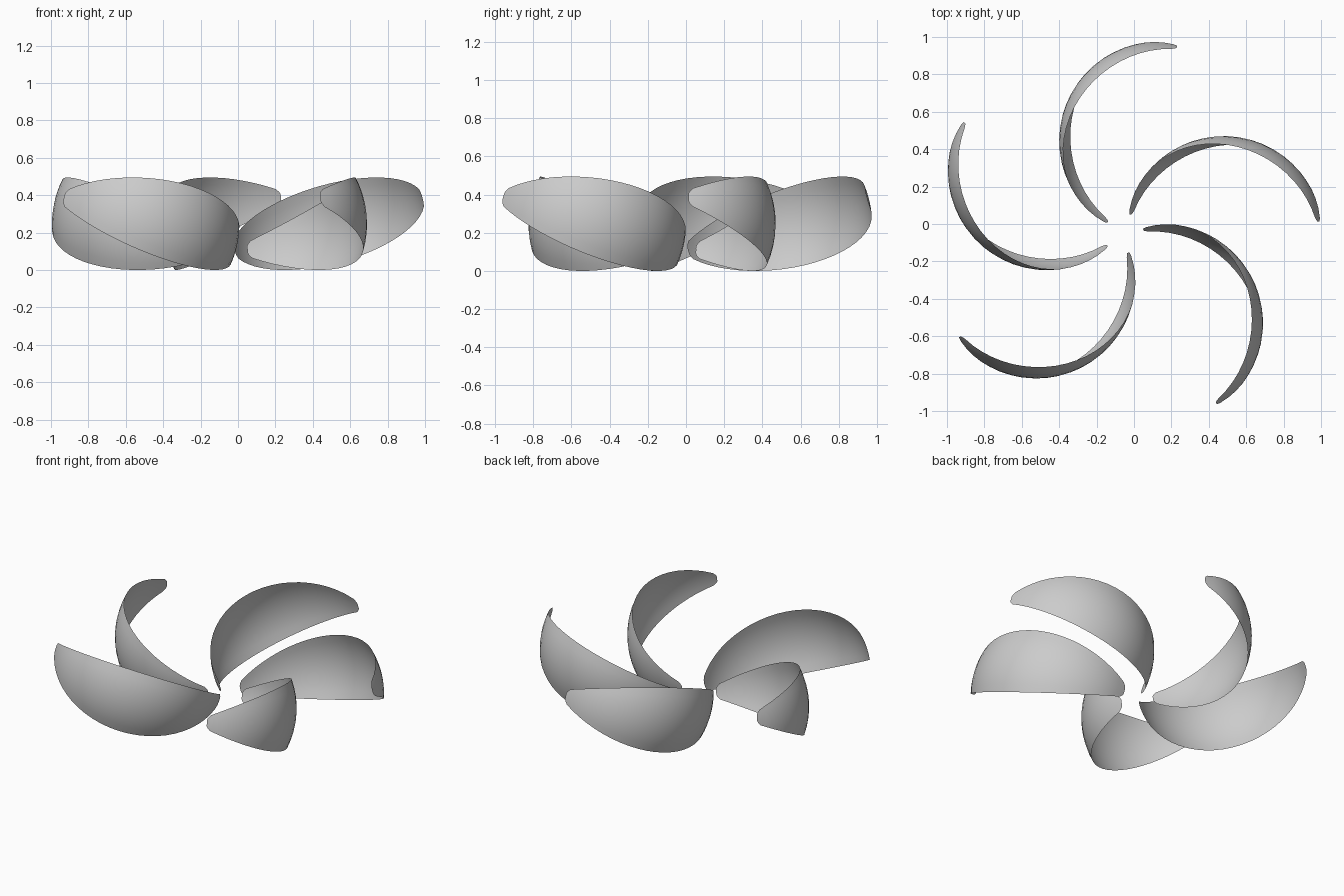
import bpy
import bmesh
from math import sin, cos, pi, radians
from mathutils import Matrix, Vector

cube = bpy.data.objects.get("Cube")
if cube:
    bpy.data.objects.remove(cube, do_unlink=True)

RADIUS = 0.53                # sphere each petal is cut from
MID_Z = 0.2475
HALF_WIDTH = radians(23.4)   # half angle of the petal wedge
TILT = radians(15.5)         # outer tip rises, inner tip dips
TIP = radians(10.0)          # wedge is trimmed short of its poles
ROUNDING = radians(3.5)      # softens the corners of the tips
LENGTH_STEPS, WIDTH_STEPS = 24, 8

grey = bpy.data.materials.new("petal_grey")
colour = (0.6, 0.6, 0.6, 1.0)
grey.use_nodes = True
grey.diffuse_color = colour
grey.node_tree.nodes["Principled BSDF"].inputs["Base Color"].default_value = colour


def petal_point(u, v):
    """Point on the spherical wedge; u runs tip to tip, v edge to edge (-1..1)."""
    start = TIP + ROUNDING * v ** 4
    s = start + (pi - 2 * start) * u
    a = v * HALF_WIDTH
    return RADIUS * Vector((cos(s), sin(s) * cos(a), sin(s) * sin(a)))


def make_petal(name, x, y, turn):
    bm = bmesh.new()
    rows = [[bm.verts.new(petal_point(i / LENGTH_STEPS, 2 * j / WIDTH_STEPS - 1))
             for j in range(WIDTH_STEPS + 1)] for i in range(LENGTH_STEPS + 1)]
    for r0, r1 in zip(rows, rows[1:]):
        for j in range(WIDTH_STEPS):
            bm.faces.new((r0[j], r1[j], r1[j + 1], r0[j + 1])).smooth = True
    # orient every face away from the sphere centre
    bm.normal_update()
    for f in bm.faces:
        if f.normal.dot(f.calc_center_median()) < 0:
            f.normal_flip()
    bm.transform(Matrix.Rotation(-TILT, 4, 'Y'))
    mesh = bpy.data.meshes.new(name)
    bm.to_mesh(mesh)
    bm.free()
    mesh.materials.append(grey)
    petal = bpy.data.objects.new(name, mesh)
    petal.location = (x, y, MID_Z)
    petal.rotation_euler.z = radians(turn)
    bpy.context.collection.objects.link(petal)


# Five petals around the middle: sphere centre and heading of the outer tip
for name, x, y, turn in (
        ("front_left_petal", 0.16, -0.53, -67.2),
        ("left_petal", 0.48, -0.06, -2.2),
        ("back_petal", 0.13, 0.445, 68.4),
        ("right_petal", -0.465, 0.283, 139.3),
        ("front_right_petal", -0.522, -0.296, 206.6)):
    make_petal(name, x, y, turn)
